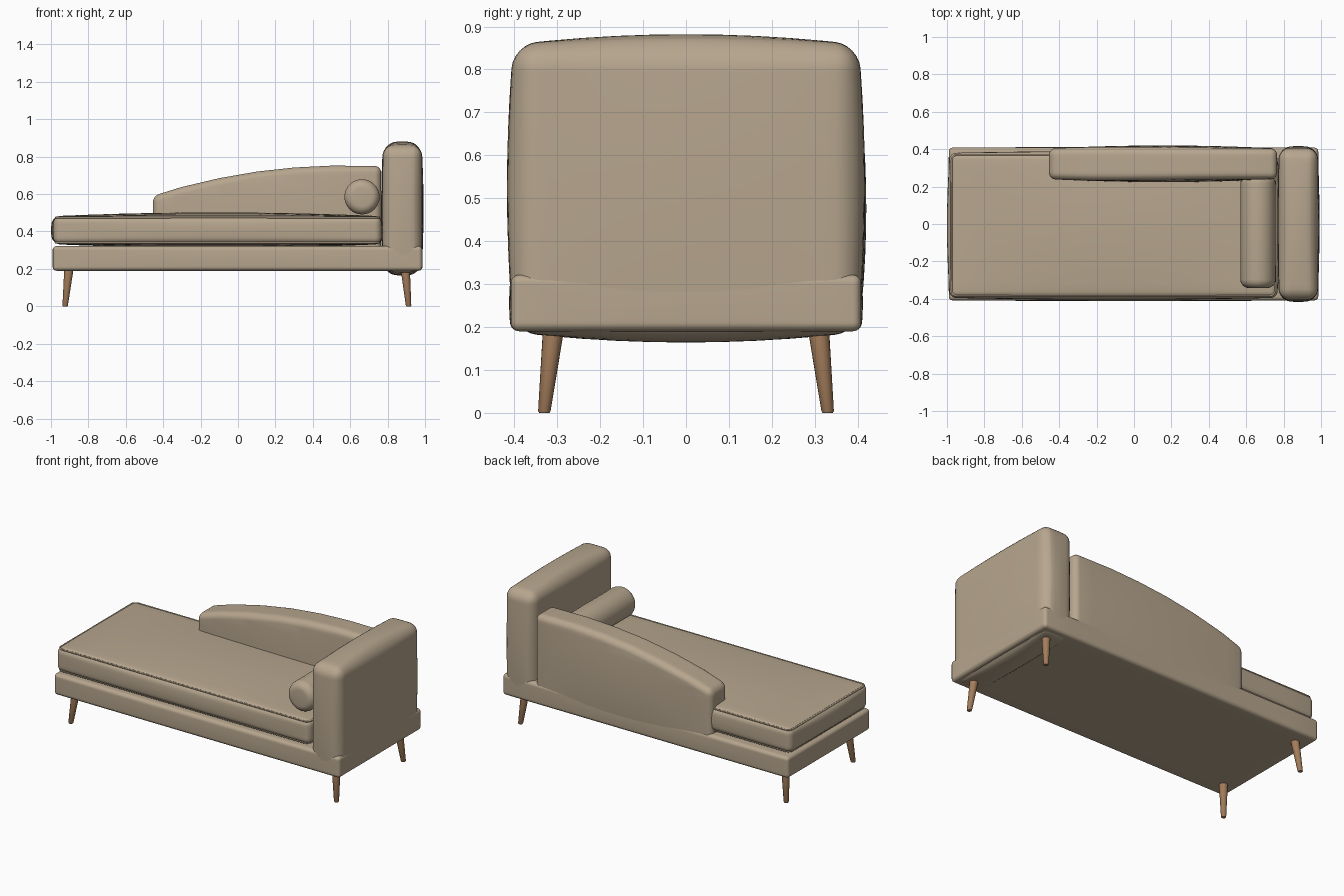
import bpy, bmesh, math
from mathutils import Vector

if "Cube" in bpy.data.objects:
    bpy.data.objects.remove(bpy.data.objects["Cube"])


def material(name, col):
    m = bpy.data.materials.new(name)
    m.diffuse_color = (*col, 1)
    m.use_nodes = True
    m.node_tree.nodes["Principled BSDF"].inputs["Base Color"].default_value = m.diffuse_color
    return m


fabric = material("beige fabric", (0.47, 0.38, 0.27))
wood = material("brown wood", (0.37, 0.205, 0.105))


def finish(bm, name, mat, angle=40):
    bmesh.ops.recalc_face_normals(bm, faces=bm.faces[:])
    me = bpy.data.meshes.new(name)
    bm.to_mesh(me)
    bm.free()
    ob = bpy.data.objects.new(name, me)
    bpy.context.collection.objects.link(ob)
    me.materials.append(mat)
    bpy.ops.object.select_all(action='DESELECT')
    ob.select_set(True)
    bpy.context.view_layer.objects.active = ob
    bpy.ops.object.shade_smooth_by_angle(angle=math.radians(angle))
    return ob


def padded(name, profile, y0, y1, bevel, bulge, cuts=10, only_sharp=0.3):
    """Extrude an x-z profile along y, round its edges and puff its sides."""
    bm = bmesh.new()
    f = bm.faces.new([bm.verts.new((x, y0, z)) for x, z in profile])
    ext = bmesh.ops.extrude_face_region(bm, geom=[f])
    bmesh.ops.translate(bm, vec=(0, y1 - y0, 0),
                        verts=[g for g in ext["geom"] if isinstance(g, bmesh.types.BMVert)])
    bmesh.ops.recalc_face_normals(bm, faces=bm.faces[:])
    edges = [e for e in bm.edges if e.calc_face_angle(0) > only_sharp]
    bmesh.ops.bevel(bm, geom=edges, offset=bevel, segments=6, profile=0.5,
                    affect='EDGES', clamp_overlap=True)
    lo = Vector([min(v.co[i] for v in bm.verts) for i in range(3)])
    hi = Vector([max(v.co[i] for v in bm.verts) for i in range(3)])
    mid, half = (lo + hi) / 2, (hi - lo) / 2
    for ax in range(3):
        no = Vector([float(i == ax) for i in range(3)])
        for k in range(1, cuts):
            co = lo + (hi - lo) * k / cuts
            bmesh.ops.bisect_plane(bm, geom=bm.verts[:] + bm.edges[:] + bm.faces[:],
                                   plane_co=co, plane_no=no, dist=1e-5)
    for v in bm.verts:
        u = [(v.co[i] - mid[i]) / half[i] for i in range(3)]
        for i in range(3):
            a, b = u[(i + 1) % 3], u[(i + 2) % 3]
            v.co[i] += bulge[i] * u[i] * max(0, 1 - a * a) * max(0, 1 - b * b)
    return finish(bm, name, fabric)


def box(x0, x1, z0, z1):
    return [(x0, z0), (x1, z0), (x1, z1), (x0, z1)]


# Upholstered base, seat cushion and headboard
padded("base", box(-0.99, 0.985, 0.19, 0.322), -0.408, 0.408, 0.02, (0.002, 0.004, 0.0))
padded("seat_cushion", box(-0.985, 0.765, 0.332, 0.482), -0.395, 0.38, 0.035,
       (0.015, 0.01, 0.02))
padded("headboard", box(0.775, 0.982, 0.188, 0.858), -0.402, 0.402, 0.055,
       (0.01, 0.015, 0.024))

# Side back with an arched top
arch = [(-0.455, 0.59), (-0.3, 0.638), (-0.1, 0.685), (0.1, 0.72),
        (0.3, 0.742), (0.5, 0.752), (0.765, 0.75)]
padded("side_back", [(-0.455, 0.2), (0.765, 0.2)][::1] + arch[::-1],
       0.24, 0.404, 0.035, (0.0, 0.016, 0.0))


# Piping along the cushion edges
def piping(name, z, inset):
    cu = bpy.data.curves.new(name, 'CURVE')
    cu.dimensions = '3D'
    cu.bevel_depth, cu.bevel_resolution = 0.005, 2
    x0, x1, y0, y1, r = -0.985 + inset, 0.765 - inset, -0.395 + inset, 0.38 - inset, 0.03
    pts = []
    for cx, cy, a0 in ((x1 - r, y1 - r, 0), (x0 + r, y1 - r, 90),
                       (x0 + r, y0 + r, 180), (x1 - r, y0 + r, 270)):
        for k in range(6):
            a = math.radians(a0 + 18 * k)
            pts.append((cx + r * math.cos(a), cy + r * math.sin(a), z))
    sp = cu.splines.new('POLY')
    sp.points.add(len(pts) - 1)
    for p, c in zip(sp.points, pts):
        p.co = (*c, 1)
    sp.use_cyclic_u = True
    cu.materials.append(fabric)
    bpy.context.collection.objects.link(bpy.data.objects.new(name, cu))


piping("upper_piping", 0.474, 0.010)
piping("lower_piping", 0.340, 0.010)


# Lathe helper: rings of (radius, centre) joined into a closed tube
def tube(name, rings, mat, axis, n=32):
    bm = bmesh.new()
    loops = []
    for r, c in rings:
        loop = []
        for k in range(n):
            a = 2 * math.pi * k / n
            p, q = r * math.cos(a), r * math.sin(a)
            off = Vector((p, 0, q)) if axis == 'Y' else Vector((p, q, 0))
            loop.append(bm.verts.new(Vector(c) + off))
        loops.append(loop)
    for a, b in zip(loops, loops[1:]):
        for k in range(n):
            bm.faces.new((a[k], a[(k + 1) % n], b[(k + 1) % n], b[k]))
    bm.faces.new(loops[0])
    bm.faces.new(loops[-1])
    return finish(bm, name, mat)


# Bolster pillow with rounded ends
R, e = 0.094, 0.045
ends = [(R - e + e * math.sin(t), e - e * math.cos(t))
        for t in (math.pi / 2 * k / 6 for k in range(7))]
rings = [(r, (0.663, -0.342 + d, 0.585)) for r, d in ends]
rings += [(r, (0.663, 0.262 - d, 0.585)) for r, d in reversed(ends)]
tube("bolster", rings, fabric, 'Y')

# Four splayed tapered legs
for side, sx in (("foot", -1), ("head", 1)):
    for face, sy in (("front", -1), ("back", 1)):
        top = (-0.904 if sx < 0 else 0.894, sy * 0.308, 0.2)
        bot = (-0.924 if sx < 0 else 0.912, sy * 0.330, 0.0)
        low = (bot[0], bot[1], 0.004)
        tube(f"{side}_{face}_leg", [(0.012, bot), (0.0145, low), (0.025, top)],
             wood, 'Z', 20)
